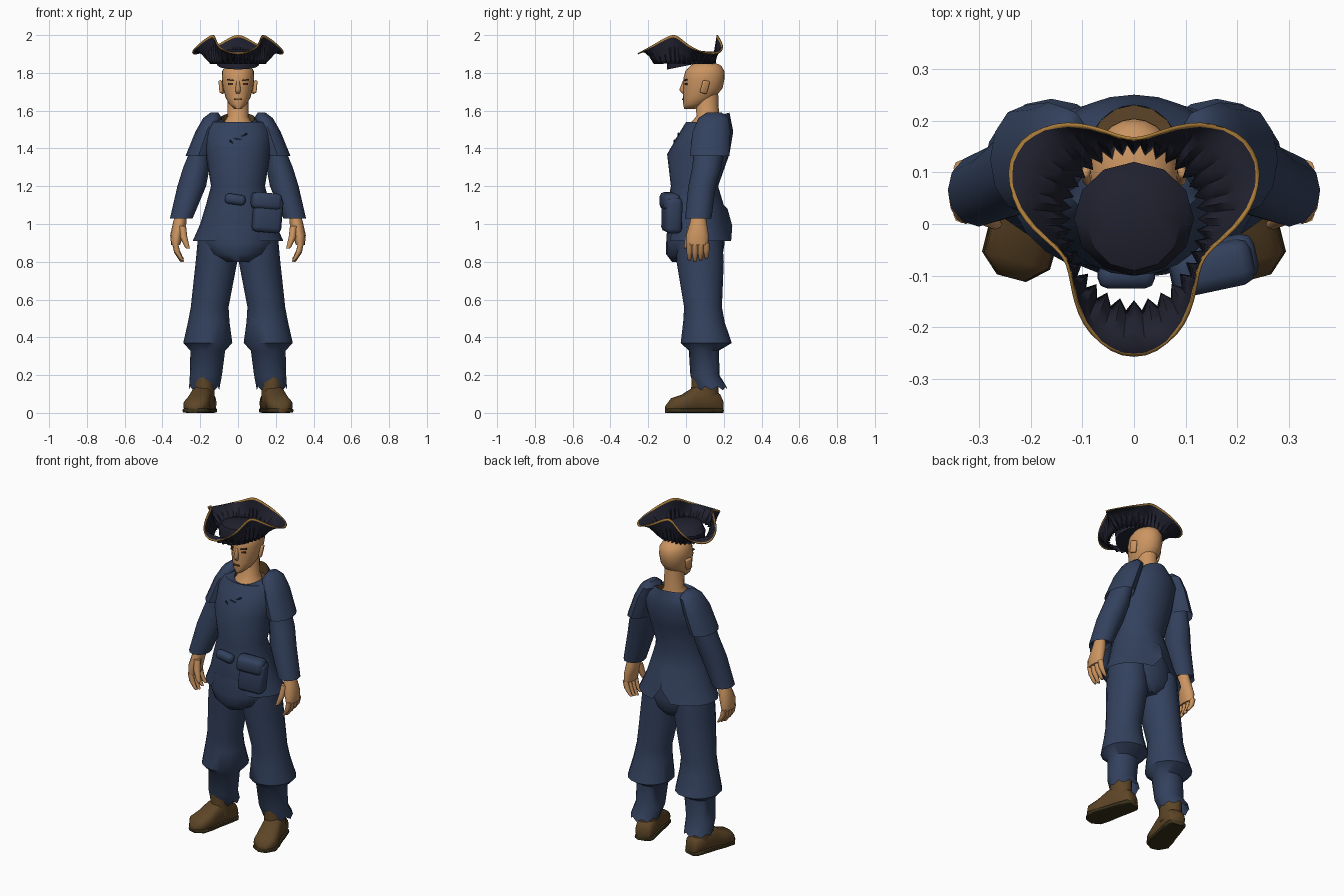
import bpy, bmesh, math
from mathutils import Euler, Matrix, Vector

if "Cube" in bpy.data.objects:
    bpy.data.objects.remove(bpy.data.objects["Cube"], do_unlink=True)


def material(name, *rgb):
    mat = bpy.data.materials.new(name)
    mat.use_nodes = True
    mat.diffuse_color = (*rgb, 1)
    bsdf = next(node for node in mat.node_tree.nodes if node.type == "BSDF_PRINCIPLED")
    bsdf.inputs["Base Color"].default_value = (*rgb, 1)
    bsdf.inputs["Roughness"].default_value = .9
    return mat


navy = material("navy cloth", .033, .053, .11)
dark_navy = material("dark navy lace", .01, .02, .04)
felt = material("black felt", .014, .015, .027)
gold = material("gold trim", .4, .2, .04)
skin = material("tan skin", .6, .3, .12)
leather = material("brown leather", .11, .06, .02)
sole_brown = material("dark sole", .04, .03, .01)
hair_brown = material("dark brown hair", .05, .02, .01)


def finish(name, bm, *materials, angle=50):
    """Turn the bmesh into a shaded object."""
    bmesh.ops.recalc_face_normals(bm, faces=bm.faces)
    mesh = bpy.data.meshes.new(name)
    bm.to_mesh(mesh)
    bm.free()
    for mat in materials:
        mesh.materials.append(mat)
    ob = bpy.data.objects.new(name, mesh)
    bpy.context.scene.collection.objects.link(ob)
    bpy.ops.object.select_all(action="DESELECT")
    ob.select_set(True)
    bpy.context.view_layer.objects.active = ob
    bpy.ops.object.shade_smooth_by_angle(angle=math.radians(angle))
    return ob


def loft(rings, sides=16, side=1, power=1, pitch=0, close_start=True, close_end=True):
    """Skin horizontal ovals: z, y, x radius, y radius, x. Pitch tips the first one."""
    bm = bmesh.new()
    loops = []
    for z, y, radius_x, radius_y, *centre_x in rings:
        x = sum(centre_x)
        loop = []
        for i in range(sides):
            angle = math.tau * i / sides
            c, s = math.cos(angle), math.sin(angle)
            dx = math.copysign(abs(c) ** power, c) * radius_x
            dy = math.copysign(abs(s) ** power, s) * radius_y
            lift = dy * pitch if not loops else 0
            loop.append(bm.verts.new((side * (x + dx), y + dy, z + lift)))
        loops.append(loop)
    for low, high in zip(loops, loops[1:]):
        for i in range(sides):
            j = (i + 1) % sides
            bm.faces.new((low[i], low[j], high[j], high[i]))
    if close_start:
        bm.faces.new(loops[0])
    if close_end:
        bm.faces.new(loops[-1])
    return bm, loops


def box(name, location, size, mat, turn=(0, 0, 0), bevel=0):
    bm = bmesh.new()
    bmesh.ops.create_cube(bm, size=1)
    bmesh.ops.scale(bm, vec=size, verts=bm.verts)
    if bevel:
        bmesh.ops.bevel(bm, geom=bm.edges[:], offset=bevel, segments=2,
                        affect="EDGES", profile=.5)
    rotation = Euler([math.radians(degrees) for degrees in turn]).to_matrix().to_4x4()
    bm.transform(Matrix.Translation(location) @ rotation)
    finish(name, bm, mat)


def finger(name, base, tip, radius, side):
    """A tapering digit that curls inwards towards its tip."""
    base, tip = Vector(base), Vector(tip)
    rings = []
    for t in (0, .5, .9, 1):
        point = base.lerp(tip, t)
        thick = radius * (1 - t ** 4 / 2)
        rings.append((point.z, point.y, thick, thick, base.x + (tip.x - base.x) * t * t))
    bm, _ = loft(rings, 8, side)
    finish(name, bm, skin, angle=60)


# Tunic, open at the front below the waist and slit at the back
bm, loops = loft([
    (1.56, .13, .09, .1), (1.54, .12, .15, .12), (1.49, .11, .18, .14),
    (1.37, .065, .17, .165), (1.2, .045, .143, .125), (1.1, .05, .17, .15),
    (1, .06, .2, .16), (.91, .07, .24, .175)],
    sides=24, pitch=.3, close_start=False, close_end=False)
for loop in loops[-2:]:
    max(loop, key=lambda v: v.co.y).co.z += .08
opening = []
for face in bm.faces:
    middle = face.calc_center_median()
    if middle.z < 1 and middle.y < 0 and abs(middle.x) < .1:
        opening.append(face)
bmesh.ops.delete(bm, geom=opening, context="FACES")
finish("tunic", bm, navy)

# Collar lining and trouser seat
bm, _ = loft([(1.56, .13, .09, .1), (1.52, .13, .09, .1)], pitch=.3, close_start=False)
finish("collar_lining", bm, leather)
bm, _ = loft([(1.1, .045, .15, .135), (.98, .05, .19, .15), (.9, .05, .2, .155),
              (.84, .045, .16, .15), (.8, .045, .08, .12)], sides=20)
finish("trouser_seat", bm, navy)

# Pouch, sash knot and chest laces
box("pouch", (.155, -.075, 1.05), (.155, .09, .19), navy, (0, 5, 12), bevel=.025)
box("pouch_flap", (.15, -.085, 1.12), (.16, .09, .09), navy, (0, 5, 12), bevel=.025)
box("sash_knot", (-.015, -.1, 1.13), (.11, .05, .055), navy, (0, 8, 0), bevel=.02)
for n, name in enumerate(("lower_lace", "middle_lace", "upper_lace")):
    box(name, (n * .03 - .03, n * .01 - .06, 1.43 + n * .02), (.04, .008, .008),
        dark_navy, (-25, 50 - n * 40, 0))

# Neck, head, nose and mouth
bm, _ = loft([(1.5, .1, .1, .09), (1.53, .1, .08, .08), (1.57, .115, .055, .06),
              (1.7, .11, .055, .06)])
finish("neck", bm, skin)
bm, _ = loft([(1.61, .02, .02, .03), (1.635, .045, .047, .06), (1.67, .07, .066, .085),
              (1.72, .09, .08, .104), (1.77, .095, .086, .109), (1.81, .1, .084, .103),
              (1.84, .105, .066, .08), (1.857, .105, .03, .04)], sides=24)
finish("head", bm, skin, angle=70)
bm, _ = loft([(1.76, -.008, .008, .008), (1.71, -.02, .014, .016), (1.69, -.01, .01, .01)],
             sides=8)
finish("nose", bm, skin, angle=70)
box("mouth", (0, -.017, 1.66), (.04, .008, .007), leather)

# Hat crown
bm, _ = loft([(1.84, .01, .11, .11), (1.88, .01, .116, .11), (1.91, 0, .09, .09),
              (1.925, 0, .05, .05)], sides=12, pitch=.2)
finish("hat_crown", bm, felt, angle=30)

# Brim: three low corners with raised flaps between, ragged where it meets the crown
bm = bmesh.new()
columns = []
rows = (0, .3, .6, .8, .94, 1)
segments = 72
for i in range(segments):
    angle = math.tau * i / segments
    outward = Vector((math.cos(angle), math.sin(angle), 0))
    corner = math.cos(3 * (angle + math.pi / 2))
    front = max(0, -outward.y) ** 3
    inner = .125 + .035 * front + .02 * (i % 2)
    outer = .21 + .055 * corner
    column = []
    for t in rows:
        point = outward * (inner + (outer - inner) * t)
        point.y += .01
        point.z = 1.85 + (.1 - .05 * corner) * t ** 1.4 + .15 * max(0, corner) * t * (1 - t)
        column.append(bm.verts.new(point))
    columns.append(column)
for column, after in zip(columns, columns[1:] + columns[:1]):
    for k in range(len(rows) - 1):
        face = bm.faces.new((column[k], after[k], after[k + 1], column[k + 1]))
        face.material_index = int(k == len(rows) - 2)
brim = finish("hat_brim", bm, felt, gold, angle=35)
solid = brim.modifiers.new("thickness", "SOLIDIFY")
solid.thickness = .006
solid.offset = 0

# Everything that comes in pairs
for side, label in ((1, "left"), (-1, "right")):
    # Face details
    box(label + "_eye", (side * .038, 0, 1.742), (.026, .009, .01), hair_brown,
        (0, 0, side * 22))
    box(label + "_brow", (side * .04, -.003, 1.762), (.038, .009, .007), hair_brown,
        (0, side * -8, side * 22))
    box(label + "_ear", (side * .088, .1, 1.725), (.018, .04, .07), skin,
        (-12, side * 10, side * 20), bevel=.008)

    # Shoulder cape and long sleeve
    bm, _ = loft([(1.59, .15, .02, .04, .125), (1.56, .145, .05, .08, .135),
                  (1.49, .135, .06, .1, .165), (1.36, .125, .068, .105, .21)],
                 12, side, close_end=False)
    finish(label + "_shoulder_cape", bm, navy, angle=40)
    bm, _ = loft([(1.42, .125, .05, .08, .19), (1.3, .11, .07, .077, .22),
                  (1.2, .085, .076, .073, .245), (1.03, .065, .06, .07, .3),
                  (1.05, .065, .045, .055, .3)], 12, side)
    finish(label + "_sleeve", bm, navy, angle=45)

    # Hand: palm, four fingers and a thumb
    bm, _ = loft([(1.06, .065, .03, .036, .3), (1, .065, .036, .046, .31),
                  (.94, .06, .034, .06, .325), (.89, .06, .024, .058, .33)], 12, side)
    finish(label + "_palm", bm, skin, angle=60)
    for n, name in enumerate(("index", "middle", "ring", "little")):
        y = .018 + n * .03
        finger(f"{label}_{name}_finger", (.333, y, .9), (.295, y, .8 + .008 * abs(n - 1)),
               .016, side)
    finger(label + "_thumb", (.295, .03, .99), (.265, 0, .87), .02, side)

    # Trouser leg bagging over the knee, with a ragged hem
    bm, loops = loft([
        (.95, .07, .1, .12, .11), (.8, .075, .11, .125, .114), (.56, .09, .1, .1, .15),
        (.48, .095, .11, .11, .155), (.37, .107, .13, .135, .16), (.33, .095, .092, .08, .16),
        (.2, .1, .085, .077, .17), (.14, .135, .08, .085, .18)],
        side=side, close_end=False)
    for v in loops[-1][::2]:
        v.co.z -= .02
    finish(label + "_trouser_leg", bm, navy)

    # Boot: ankle shaft, then foot and sole with the toes turned out
    bm, _ = loft([(.06, .1, .055, .075, .18), (.2, .1, .057, .07, .18)], side=side)
    finish(label + "_boot_shaft", bm, leather)
    place = (Matrix.Diagonal((side, 1, 1, 1)) @ Matrix.Translation((.197, .045, 0))
             @ Matrix.Rotation(math.radians(15), 4, "Z")
             @ Matrix.Rotation(math.radians(90), 4, "X"))
    # Each station: distance towards the toe, half width, height
    stations = [(-.15, .035, .07), (-.135, .05, .1), (-.05, .056, .15), (0, .058, .14),
                (.06, .065, .1), (.12, .064, .08), (.155, .025, .04)]
    for part, mat, extra, limit, power in (("foot", leather, 0, 1, .75),
                                           ("sole", sole_brown, .004, .025, .4)):
        rings = []
        for along, width, height in stations:
            half = min(height, limit) / 2
            rings.append((along, half, width + extra, half))
        bm, _ = loft(rings, power=power)
        bm.transform(place)
        finish(f"{label}_boot_{part}", bm, mat, angle=55)
